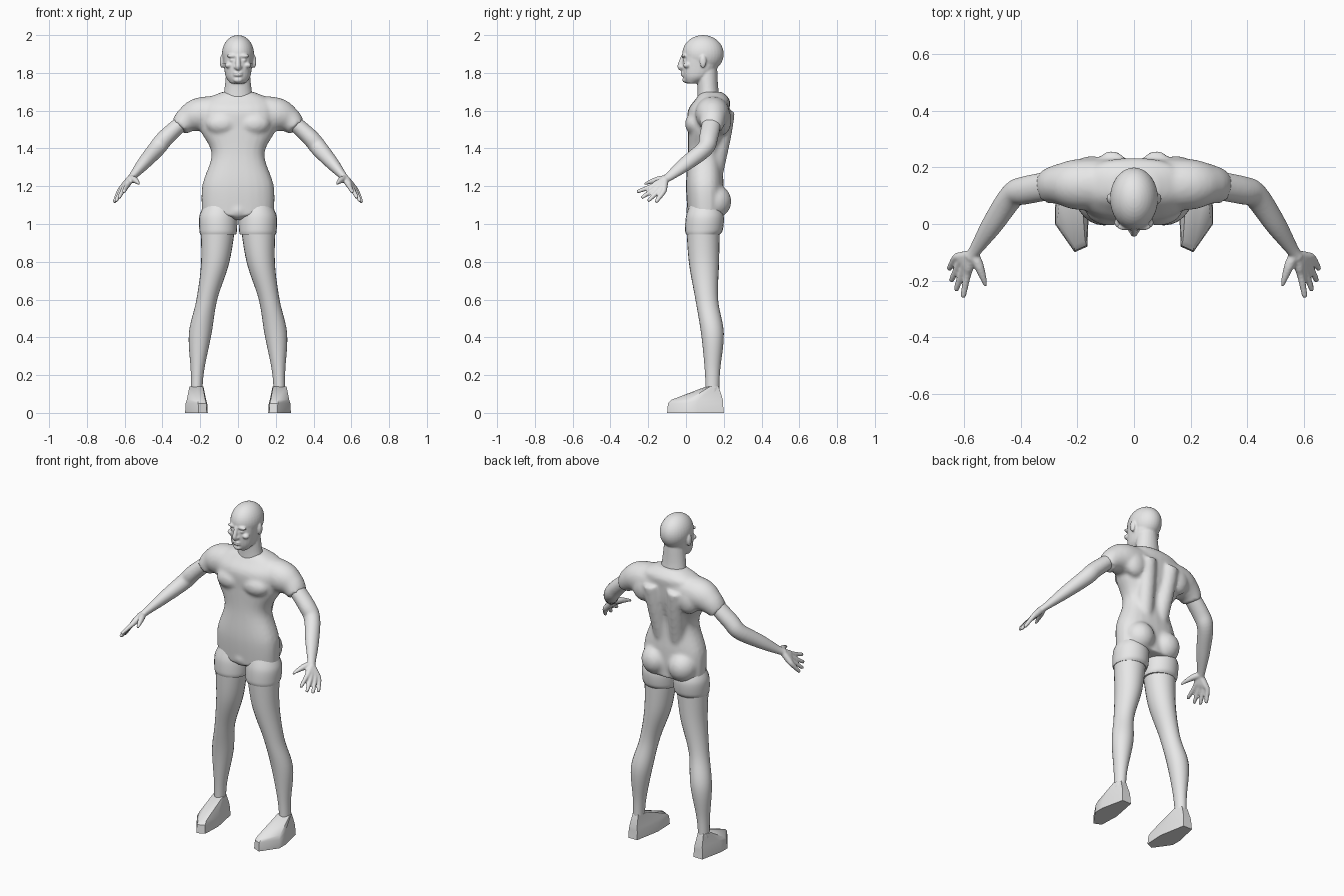
import bpy, bmesh, math
from mathutils import Vector, Matrix

cube = bpy.data.objects.get("Cube")
if cube:
    bpy.data.objects.remove(cube, do_unlink=True)

shade = 0.8
grey = bpy.data.materials.new("plain_grey")
grey.use_nodes = True
grey.diffuse_color = (shade, shade, shade, 1)
grey.node_tree.nodes["Principled BSDF"].inputs["Base Color"].default_value = (shade, shade, shade, 1)


def spline(sections, steps=6):
    """Smooth curve that passes through every section."""
    rows = [Vector(section) for section in sections]
    last = len(rows) - 1
    result = []
    for i in range(last):
        before, start, end, after = (rows[min(max(i + k, 0), last)] for k in (-1, 0, 1, 2))
        leave, arrive = (end - before) / 2, (after - start) / 2
        for step in range(steps):
            t = step / steps
            ease = t * t * (3 - 2 * t)
            result.append(start.lerp(end, ease) + leave * (t * (1 - t) ** 2)
                          - arrive * (t * t * (1 - t)))
    return result + [rows[last]]


def signed_power(value, exponent):
    return math.copysign(abs(value) ** exponent, value)


def skin(bm, rings):
    """Join rings of vertices and close both ends."""
    for lower, upper in zip(rings, rings[1:]):
        for k in range(len(lower)):
            j = (k + 1) % len(lower)
            bm.faces.new((lower[k], lower[j], upper[j], upper[k]))
    bm.faces.new(rings[0][::-1])
    bm.faces.new(rings[-1])


def tube(bm, sections, power=2, upright=False, count=24):
    """Loft through sections (x, y, z, radius along y, radius across)."""
    sections = spline(sections)
    centres = [section.to_3d() if len(section) == 4 else Vector(section[:3]) for section in sections]
    last = len(centres) - 1
    rings = []
    for i, (centre, section) in enumerate(zip(centres, sections)):
        along = centres[min(i + 1, last)] - centres[max(i - 1, 0)]
        if upright:
            along = Vector((0, 0, 1))
        along.normalize()
        depth = Vector((0, 1, 0))
        depth = (depth - along * depth.dot(along)).normalized()
        across = along.cross(depth)
        ring = []
        for k in range(count):
            angle = math.tau * k / count
            ring.append(bm.verts.new(
                centre + depth * section[3] * signed_power(math.cos(angle), 2 / power)
                + across * section[4] * signed_power(math.sin(angle), 2 / power)))
        rings.append(ring)
    skin(bm, rings)


def column(bm, rows, power):
    """Upright central loft from rows (height, half width, front, back)."""
    tube(bm, [(0, (front + back) / 2, height, (back - front) / 2, width)
              for height, width, front, back in rows], power, upright=True)


def ball(bm, centre, radii, both=False):
    """Ellipsoid, repeated on the other side when asked."""
    for side in ((1, -1) if both else (1,)):
        place = Matrix.Translation((side * centre[0], centre[1], centre[2]))
        bmesh.ops.create_uvsphere(bm, u_segments=32, v_segments=20, radius=1,
                                  matrix=place @ Matrix.Diagonal((*radii, 1)))


def finish(bm, name, voxel=None, pair=False):
    """Make one object, or a left and right pair; a voxel size blends the pieces."""
    for prefix in (("left_", "right_") if pair else ("",)):
        if prefix == "right_":
            bmesh.ops.scale(bm, vec=(-1, 1, 1), verts=bm.verts)
        bmesh.ops.recalc_face_normals(bm, faces=bm.faces)
        mesh = bpy.data.meshes.new(prefix + name)
        bm.to_mesh(mesh)
        mesh.materials.append(grey)
        part = bpy.data.objects.new(prefix + name, mesh)
        bpy.context.collection.objects.link(part)
        bpy.ops.object.select_all(action="DESELECT")
        part.select_set(True)
        bpy.context.view_layer.objects.active = part
        bpy.ops.object.shade_smooth_by_angle(angle=math.radians(35))
        if voxel:
            blend = part.modifiers.new("blend", "REMESH")
            blend.mode = "VOXEL"
            blend.voxel_size = voxel
            blend.use_smooth_shade = True
            soften = part.modifiers.new("soften", "SMOOTH")
            soften.factor = 0.5
            soften.iterations = 4
    bm.free()


# Torso: trunk, sleeved shoulders, chest, back and seat muscles
bm = bmesh.new()
column(bm, [(1.04, .19, .01, .2), (1.2, .19, 0, .2), (1.37, .14, .01, .19), (1.5, .2, .01, .22),
            (1.6, .2, .01, .23), (1.66, .17, .05, .23), (1.7, .08, .08, .19)], power=2.4)
for side in (1, -1):
    tube(bm, [(side * .06, .14, 1.6, .09, .08), (side * .2, .14, 1.58, .09, .09),
              (side * .27, .14, 1.55, .07, .07), (side * .31, .13, 1.51, .06, .05)])
    tube(bm, [(side * .05, .14, 1.24, .05, .05), (side * .07, .19, 1.47, .05, .05),
              (side * .08, .21, 1.6, .05, .05)])
ball(bm, (.085, .05, 1.53), (.085, .055, .06), both=True)
ball(bm, (.09, .15, 1.12), (.085, .09, .09), both=True)
ball(bm, (.15, .19, 1.55), (.07, .05, .08), both=True)
ball(bm, (0, .06, 1.07), (.06, .06, .05))
finish(bm, "torso", voxel=.011)

# Head: neck, skull, jaw and face
bm = bmesh.new()
column(bm, [(1.66, .08, .06, .18), (1.73, .07, .06, .17), (1.83, .06, .05, .165)], power=2)
column(bm, [(1.745, .04, 0, .06), (1.78, .065, -.015, .13), (1.84, .075, -.02, .17),
            (1.9, .08, -.015, .18)], power=2.2)
ball(bm, (0, .09, 1.9), (.085, .11, .1))
tube(bm, [(0, -.015, 1.89, .01, .01), (0, -.033, 1.835, .013, .013), (0, -.02, 1.82, .01, .01)])
ball(bm, (.012, -.02, 1.83), (.01, .012, .01), both=True)
ball(bm, (.03, -.01, 1.89), (.03, .013, .01), both=True)
ball(bm, (.03, -.005, 1.867), (.015, .013, .01), both=True)
ball(bm, (.05, .005, 1.84), (.02, .02, .015), both=True)
for height in (1.8, 1.788):
    ball(bm, (0, -.014, height), (.025, .014, .006))
ball(bm, (0, -.005, 1.763), (.025, .015, .015))
ball(bm, (.086, .09, 1.86), (.011, .018, .034), both=True)
finish(bm, "head", voxel=.005)

# Arms: the fingers start at the wrist so that their roots blend into a palm
bm = bmesh.new()
tube(bm, [(.27, .14, 1.56, .05, .04), (.38, .12, 1.46, .05, .045), (.43, .1, 1.4, .045, .045),
          (.5, 0, 1.32, .04, .035), (.56, -.09, 1.25, .025, .02), (.58, -.12, 1.23, .02, .02)])
wrist = Vector((.575, -.11, 1.235))
first_knuckle, last_knuckle = Vector((.59, -.18, 1.2)), Vector((.63, -.12, 1.17))
first_tip, last_tip = Vector((.605, -.26, 1.17)), Vector((.655, -.16, 1.115))
reach = Vector((.01, -.01, -.015))
for finger in range(4):
    spread = finger / 3
    knuckle = first_knuckle.lerp(last_knuckle, spread)
    tip = first_tip.lerp(last_tip, spread) + reach * math.sin(math.pi * spread)
    tube(bm, [(*point, radius, radius) for point, radius in (
        (wrist, .018), (wrist.lerp(knuckle, .6), .018), (knuckle, .014),
        (knuckle.lerp(tip, .9), .01), (tip, .006))])
tube(bm, [(.57, -.1, 1.24, .018, .018), (.55, -.145, 1.235, .018, .018),
          (.53, -.2, 1.22, .01, .01), (.525, -.22, 1.21, .006, .006)])
finish(bm, "arm", voxel=.0055, pair=True)

# Thigh bands below the hem
bm = bmesh.new()
tube(bm, [(.1, .1, 1.1, .08, .08), (.105, .1, 1.04, .1, .1), (.105, .095, .97, .1, .1),
          (.105, .09, .945, .09, .095)], upright=True)
finish(bm, "thigh_band", pair=True)

# Legs
bm = bmesh.new()
tube(bm, [(.105, .09, 1.02, .09, .095), (.12, .095, .8, .08, .075), (.165, .11, .6, .06, .055),
          (.2, .14, .42, .06, .06), (.215, .14, .22, .04, .035), (.22, .14, .08, .035, .03)],
     upright=True)
finish(bm, "leg", pair=True)

# Feet: a faceted sole outline drawn in to the ankle
bm = bmesh.new()
outline = [(.165, -.08), (.21, -.1), (.28, 0), (.28, .06), (.25, .2), (.19, .2), (.16, .04)]
rings = []
for height, width, length, middle in ((0, 1, 1, .05), (.05, .95, .97, .05),
                                      (.07, .85, .9, .06), (.14, .62, .22, .14)):
    rings.append([bm.verts.new((.22 + (x - .22) * width, middle + (y - .05) * length, height))
                  for x, y in outline])
skin(bm, rings)
finish(bm, "foot", pair=True)
